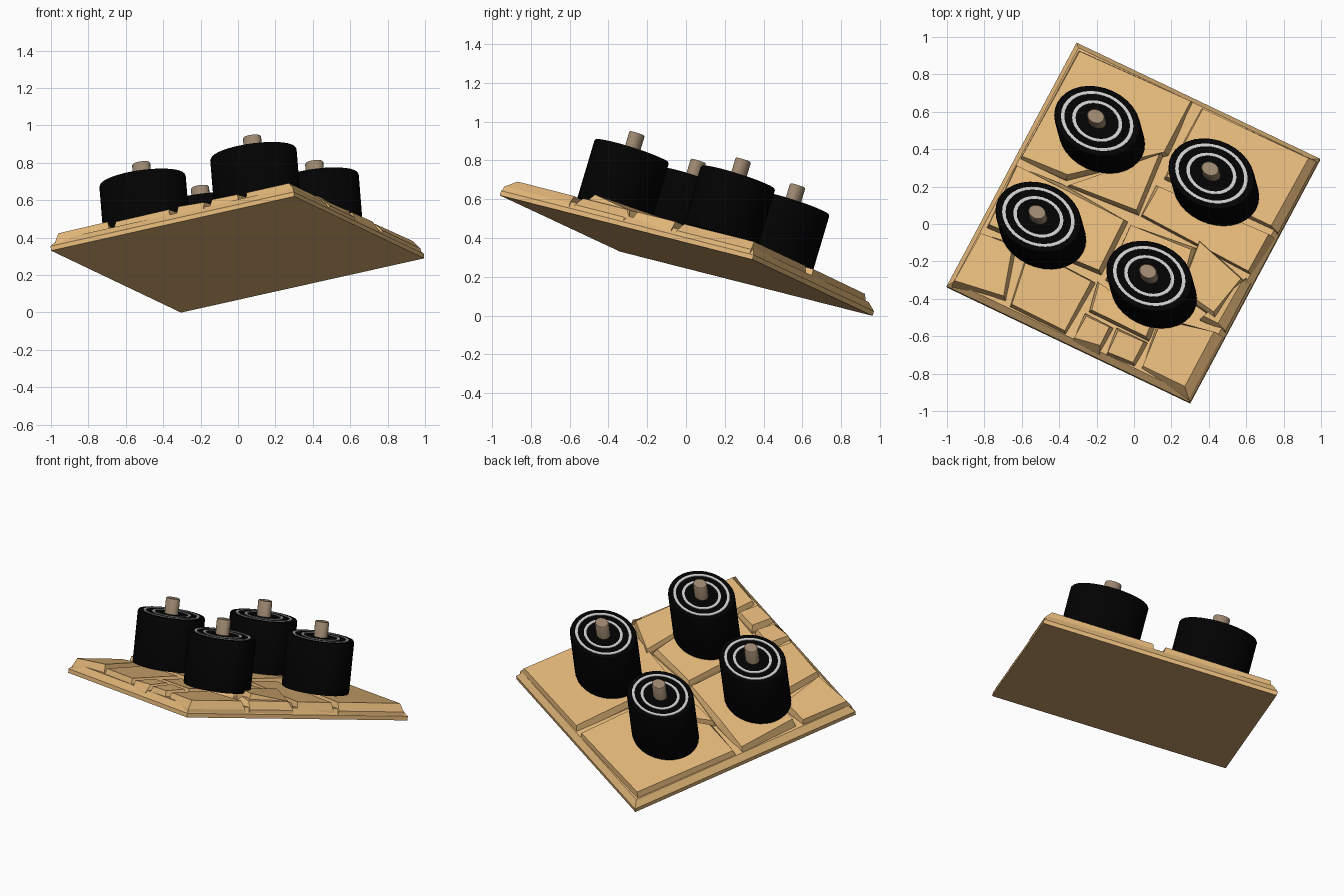
import bpy, bmesh, math, random
from mathutils import Vector, Matrix

if "Cube" in bpy.data.objects:
    bpy.data.objects.remove(bpy.data.objects["Cube"])

random.seed(4)
# Tilted frame of the slab: origin at its left bottom corner
A = Vector((-1.0, -0.34, 0.33))
U = Vector((1.3, -0.62, 0.29)).normalized()
N = U.cross(Vector((0.7, 1.3, -0.33))).normalized()
V = N.cross(U)
LU, LV = 1.47, 1.513
FRAME = Matrix.Translation(A) @ Matrix((U, V, N)).transposed().to_4x4()


def material(name, rgb):
    m = bpy.data.materials.new(name)
    m.diffuse_color = (*rgb, 1)
    m.use_nodes = True
    m.node_tree.nodes["Principled BSDF"].inputs["Base Color"].default_value = m.diffuse_color
    return m


TAN = material("sandstone", (0.76, 0.47, 0.19))
BLACK = material("black", (0.0005, 0.0005, 0.0006))
WHITE = material("white", (0.75, 0.75, 0.73))
PEG = material("peg_brown", (0.33, 0.24, 0.16))


def finish(name, bm, mat, smooth=False):
    bmesh.ops.recalc_face_normals(bm, faces=bm.faces)
    me = bpy.data.meshes.new(name)
    bm.to_mesh(me)
    bm.free()
    ob = bpy.data.objects.new(name, me)
    bpy.context.collection.objects.link(ob)
    me.materials.append(mat)
    ob.matrix_world = FRAME
    if smooth:
        bpy.ops.object.select_all(action='DESELECT')
        ob.select_set(True)
        bpy.context.view_layer.objects.active = ob
        bpy.ops.object.shade_smooth_by_angle(angle=math.radians(40))


def loft(name, loops, mat, smooth=False, closed=False):
    """Skin a stack of equal-length loops, capped or closed on itself."""
    bm = bmesh.new()
    rows = [[bm.verts.new(p) for p in lp] for lp in loops]
    n = len(rows[0])
    pairs = list(zip(rows, rows[1:])) + ([(rows[-1], rows[0])] if closed else [])
    for a, b in pairs:
        for i in range(n):
            j = (i + 1) % n
            bm.faces.new((a[i], a[j], b[j], b[i]))
    if not closed:
        bm.faces.new(rows[0][::-1])
        bm.faces.new(rows[-1])
    finish(name, bm, mat, smooth)


def ellipse(c, r, h, n=32):
    return [(c[0] + r * 0.242 * math.cos(t), c[1] + r * 0.188 * math.sin(t), h)
            for t in (2 * math.pi * i / n for i in range(n))]


# Base slab with chamfered rim
def rect(inset, h):
    return [(inset, inset, h), (LU - inset, inset, h),
            (LU - inset, LV - inset, h), (inset, LV - inset, h)]


loft("base_slab", [rect(0, 0), rect(0.0, 0.025), rect(0.03, 0.062)], TAN)


# Paving stones: outlines seen from above, in hundredths of a unit
def to_local(x, y, h):
    q = A + N * h
    z = q.z - (N.x * (x - q.x) + N.y * (y - q.y)) / N.z
    d = Vector((x, y, z)) - A
    return Vector((d.dot(U), d.dot(V)))


def stone(name, flat, tilt=0.006, top=0.108):
    pts = [to_local(flat[i] / 100, flat[i + 1] / 100, 0.1) for i in range(0, len(flat), 2)]
    c = sum(pts, Vector((0, 0))) / len(pts)
    tx, ty = random.uniform(-tilt, tilt), random.uniform(-tilt, tilt)

    def ring(grow, height, jitter, inset, rim):
        """Offset outline, kept inside the slab and worn down at its rim."""
        out = []
        for p in pts:
            d = p - c
            q = p + d.normalized() * (grow + random.uniform(-jitter, jitter))
            m = inset * random.uniform(0.7, 1.4)
            x = min(max(q.x, m), LU - m)
            y = min(max(q.y, m), LV - m)
            z = height + (tx * d.x + ty * d.y) * 4 * (height > 0.05)
            if min(x, LU - x, y, LV - y) < 0.06:
                z = min(z, rim)
            out.append((x, y, z))
        return out

    loft(name, [ring(0.012, 0.02, 0, 0.003, 0.02), ring(0.006, top - 0.028, 0.006, 0.006, 0.05),
                ring(-0.012, top, 0.006, 0.04, 0.096)], TAN)


STONES = [
    (-30, 94, 31, 66, 17, 38, -36, 25, -61, 36),
    (-35, 21, 15, 38, 2, 6),
    (36, 63, 98, 34, 78, -4, 17, 25),
    (12, 21, 74, -6, 62, -26, 4, 5),
    (-63, 32, -39, 21, -4, 2, -18, -26, -79, -1),
    (-82, -4, -64, -11, -69, -40, -98, -33),
    (-56, -13, -22, -31, -37, -58, -66, -43),
    (-19, -31, 11, -52, 7, -61, -24, -46),
    (-26, -48, -12, -55, -19, -68, -33, -61),
    (-9, -56, 6, -63, 0, -75, -15, -69),
    (14, -50, 47, -59, 30, -93, 4, -76),
    (60, -28, 62, -31, 50, -56, 36, -50),
    (-2, 0, 32, -13, 25, -40, 13, -47, -15, -29),
]
for i, s in enumerate(STONES):
    stone(f"paving_stone_{i + 1}", s)
# Loose raised stone
stone("raised_stone", (35, -9, 58, -29, 43, -49, 25, -36), 0.008, 0.128)

# Drums with two white rings and a centre peg
TOP = 0.43
for i, c in enumerate([(0.385, 1.08), (1.07, 1.09), (0.348, 0.467), (1.034, 0.436)]):
    k = i + 1
    loft(f"drum_{k}", [ellipse(c, 0.99, 0.112), ellipse(c, 1, 0.12),
                       ellipse(c, 1, TOP - 0.008), ellipse(c, 0.98, TOP)], BLACK, True)
    for nm, r in (("outer", 0.80), ("inner", 0.54)):
        a, b = r - 0.04, r + 0.04
        loft(f"{nm}_ring_{k}", [ellipse(c, a, TOP - 0.01), ellipse(c, a, TOP + 0.004),
                                ellipse(c, b, TOP + 0.004), ellipse(c, b, TOP - 0.01)],
             WHITE, True, closed=True)
    loft(f"peg_{k}", [ellipse(c, 0.21, TOP - 0.05, 16), ellipse(c, 0.21, 0.518, 16),
                      ellipse(c, 0.19, 0.524, 16)], PEG, True)
